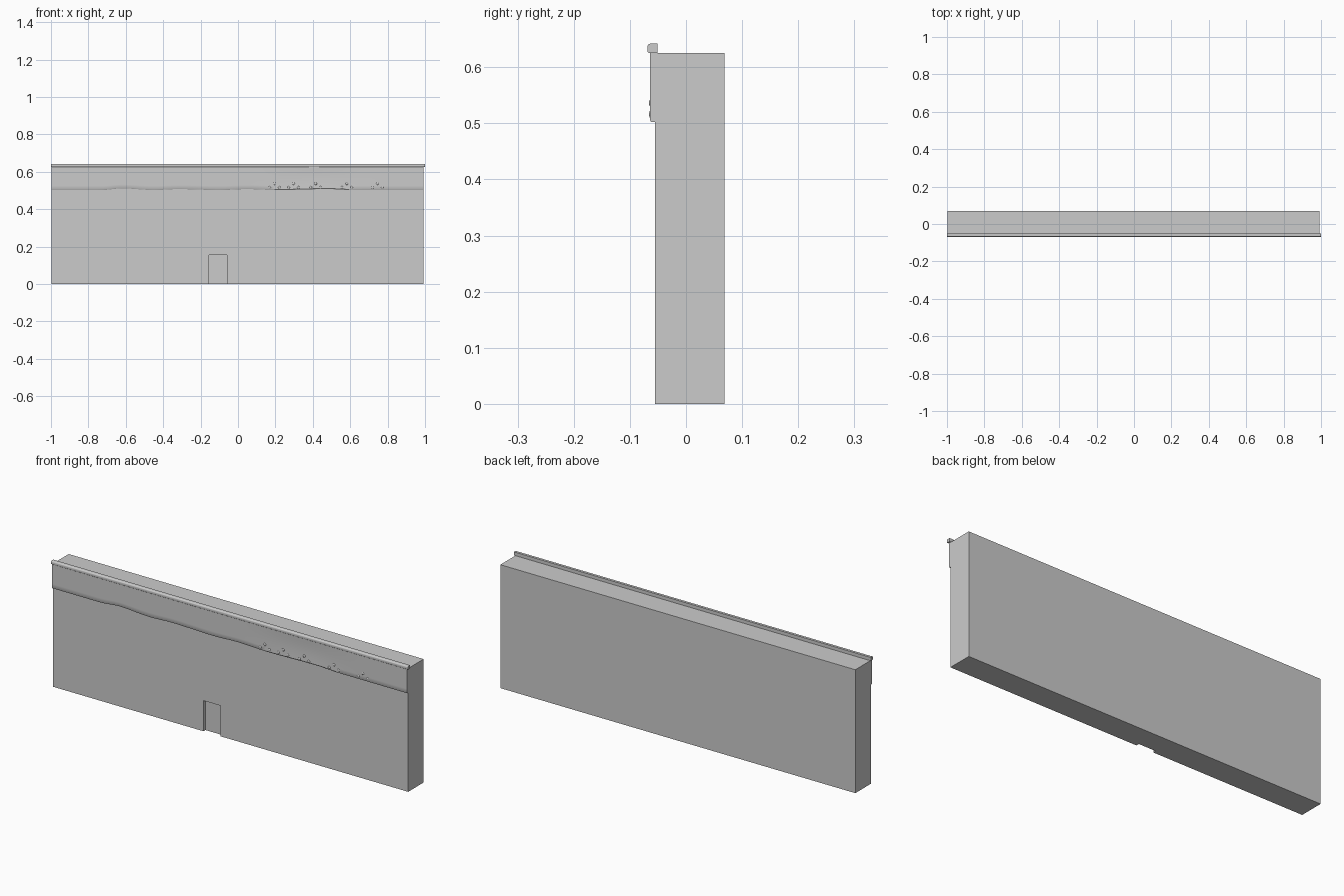
import bpy, bmesh, math
from mathutils import Vector

if "Cube" in bpy.data.objects:
    bpy.data.objects.remove(bpy.data.objects["Cube"])

X0, X1 = -0.997, 0.992


def finish(name, bm, smooth=False):
    bmesh.ops.recalc_face_normals(bm, faces=bm.faces[:])
    me = bpy.data.meshes.new(name)
    bm.to_mesh(me)
    bm.free()
    ob = bpy.data.objects.new(name, me)
    bpy.context.collection.objects.link(ob)
    if smooth:
        bpy.ops.object.select_all(action='DESELECT')
        ob.select_set(True)
        bpy.context.view_layer.objects.active = ob
        bpy.ops.object.shade_smooth_by_angle(angle=math.radians(35))
    return ob


def box(name, lo, hi):
    bm = bmesh.new()
    bmesh.ops.create_cube(bm, size=1)
    for v in bm.verts:
        v.co = Vector([(lo[i] + hi[i]) / 2 + v.co[i] * (hi[i] - lo[i]) for i in range(3)])
    return finish(name, bm)


def loft(name, sections):
    # skin closed rings and cap both ends
    bm = bmesh.new()
    rings = [[bm.verts.new(p) for p in s] for s in sections]
    n = len(rings[0])
    for a, b in zip(rings, rings[1:]):
        for i in range(n):
            j = (i + 1) % n
            bm.faces.new((a[i], a[j], b[j], b[i]))
    bm.faces.new(rings[0])
    bm.faces.new(rings[-1][::-1])
    return finish(name, bm, True)


# main wall with a shallow doorway recess
wall = box("wall", (X0, -0.055, 0), (X1, 0.069, 0.625))
cutter = box("doorway_cutter", (-0.155, -0.1, -0.1), (-0.06, -0.039, 0.155))
cutter.hide_render = True
mod = wall.modifiers.new("doorway", 'BOOLEAN')
mod.operation = 'DIFFERENCE'
mod.solver = 'EXACT'
mod.object = cutter
bpy.context.view_layer.objects.active = wall
bpy.ops.object.modifier_apply(modifier=mod.name)
bpy.data.objects.remove(cutter)

# raised upper band with a wavy lower edge and a faint hollow
edge = [(X0, .502), (-.73, .502), (-.62, .511), (-.45, .502), (-.32, .507), (-.1, .502),
        (.05, .507), (.2, .502), (.48, .507), (.62, .502), (X1, .502)]


def lower(x):
    for (a, za), (b, zb) in zip(edge, edge[1:]):
        if x <= b:
            t = (x - a) / (b - a)
            return za + (zb - za) * (t * t * (3 - 2 * t))
    return edge[-1][1]


def hollow(x, t):
    u = (x - 0.4) / 0.38
    return 0.002 * (1 - u * u) ** 2 * math.sin(math.pi * t) if abs(u) < 1 else 0


sections = []
for k in range(81):
    x = X0 + (X1 - X0) * k / 80
    z = lower(x)
    ring = [(x, -0.054, z), (x, -0.062, z), (x, -0.064, z + 0.003)]
    for r in range(1, 7):
        t = r / 6
        ring.append((x, -0.064 + hollow(x, t), z + 0.003 + (0.622 - z) * t))
    ring.append((x, -0.054, 0.625))
    sections.append(ring)
loft("upper_band", sections)

# rounded rail along the top front edge
prof = [(-0.051, 0.625), (-0.051, 0.642)]
for cz, start, r in ((0.636, 90, 0.006), (0.629, 180, 0.004)):
    for i in range(5):
        a = math.radians(start + 22.5 * i)
        prof.append((-0.069 + r + r * math.cos(a), cz + r * math.sin(a)))
loft("top_rail", [[(x, y, z) for y, z in prof] for x in (-1, 1)])

# little studs in groups of three on the band
bm = bmesh.new()
for gx in (0.195, 0.297, 0.415, 0.582, 0.745):
    for dx, z in ((-0.026, 0.516), (0, 0.536), (0.026, 0.516)):
        made = bmesh.ops.create_uvsphere(bm, u_segments=12, v_segments=8, radius=0.007)
        for v in made["verts"]:
            v.co = Vector((gx + dx + v.co.x, -0.0625 + v.co.y * 0.5, z + v.co.z))
finish("band_studs", bm, True)
